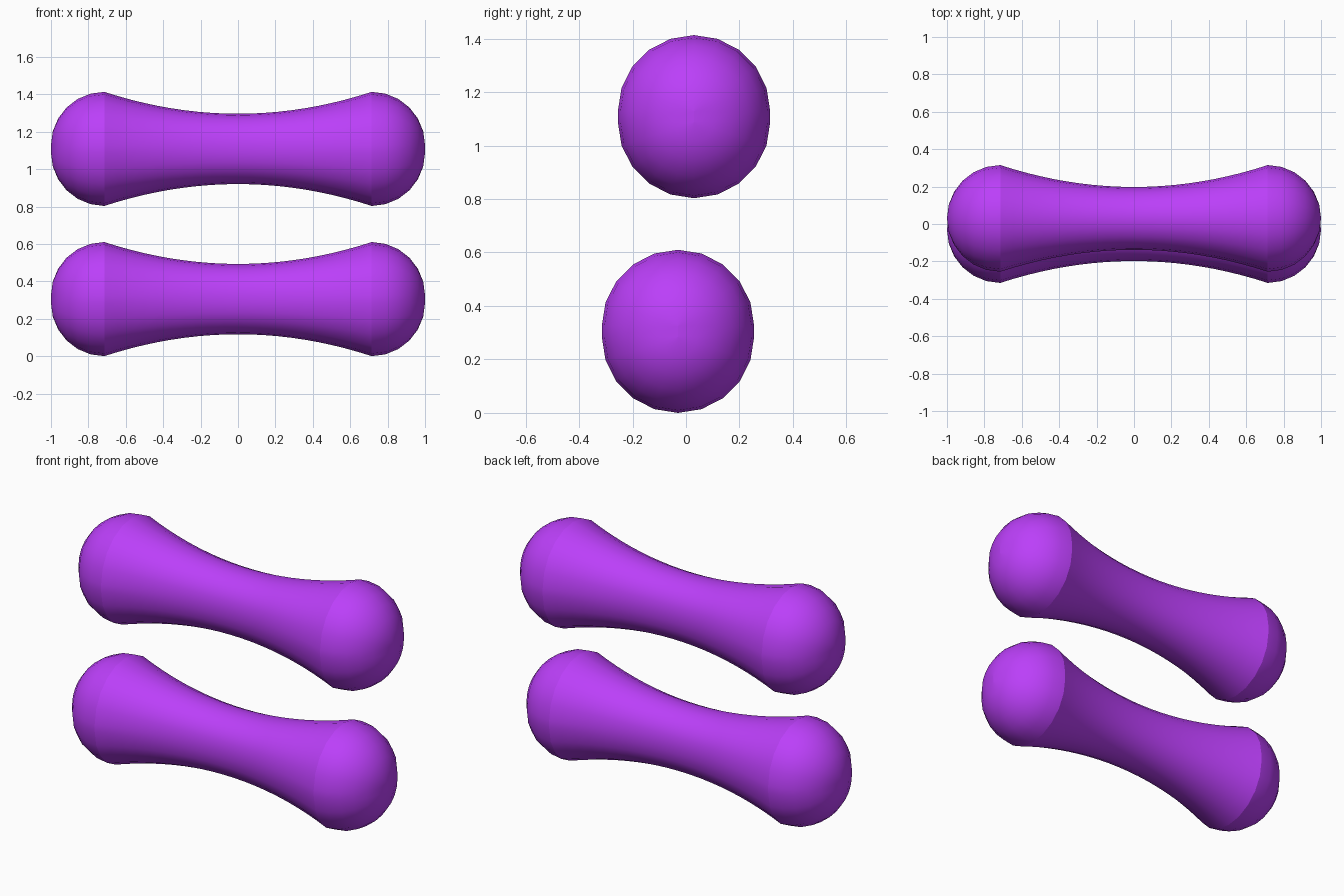
import bpy, bmesh, math

if "Cube" in bpy.data.objects:
    bpy.data.objects.remove(bpy.data.objects["Cube"])

END_R, WAIST_R, HALF, GAP = 0.285, 0.168, 0.715, 0.02
HALF_SIDES, BODY_STEPS, CAP_STEPS = 10, 20, 6

mat = bpy.data.materials.new("purple")
mat.diffuse_color = (0.5, 0.05, 0.95, 1)
mat.use_nodes = True
mat.node_tree.nodes["Principled BSDF"].inputs["Base Color"].default_value = mat.diffuse_color


def profile():
    """(x, radius) from tip to tip: round cap, concave body, round cap."""
    cap = [(HALF + END_R * math.cos(a), END_R * math.sin(a))
           for a in (i * math.pi / 2 / CAP_STEPS for i in range(CAP_STEPS))]
    cap[0] = (HALF + END_R, 0.0005)
    body = []
    for i in range(BODY_STEPS + 1):
        t = 1 - 2 * i / BODY_STEPS
        body.append((t * HALF, WAIST_R + (END_R - WAIST_R) * t * t))
    return cap + body + [(-x, r) for x, r in reversed(cap)]


def make_bar(name, y, z):
    bm = bmesh.new()
    rings = []
    # Each cross-section is two half circles set slightly apart in height
    for x, r in profile():
        ring = []
        for side in (1, -1):
            for i in range(HALF_SIDES + 1):
                a = math.pi * i / HALF_SIDES
                ring.append(bm.verts.new((x, side * r * math.cos(a),
                                          side * (r * math.sin(a) + GAP))))
        rings.append(ring)
    n = len(rings[0])
    for a, b in zip(rings, rings[1:]):
        for i in range(n):
            j = (i + 1) % n
            bm.faces.new((a[i], a[j], b[j], b[i]))
    bm.faces.new(rings[0])
    bm.faces.new(rings[-1])
    bmesh.ops.recalc_face_normals(bm, faces=bm.faces)
    mesh = bpy.data.meshes.new(name)
    bm.to_mesh(mesh)
    bm.free()
    mesh.materials.append(mat)
    obj = bpy.data.objects.new(name, mesh)
    obj.location = (0, y, z)
    bpy.context.collection.objects.link(obj)
    bpy.ops.object.select_all(action='DESELECT')
    obj.select_set(True)
    bpy.context.view_layer.objects.active = obj
    bpy.ops.object.shade_smooth_by_angle(angle=math.radians(20))


# Two identical bars, one above the other
make_bar("lower_bar", -0.03, 0.305)
make_bar("upper_bar", 0.03, 1.108)
